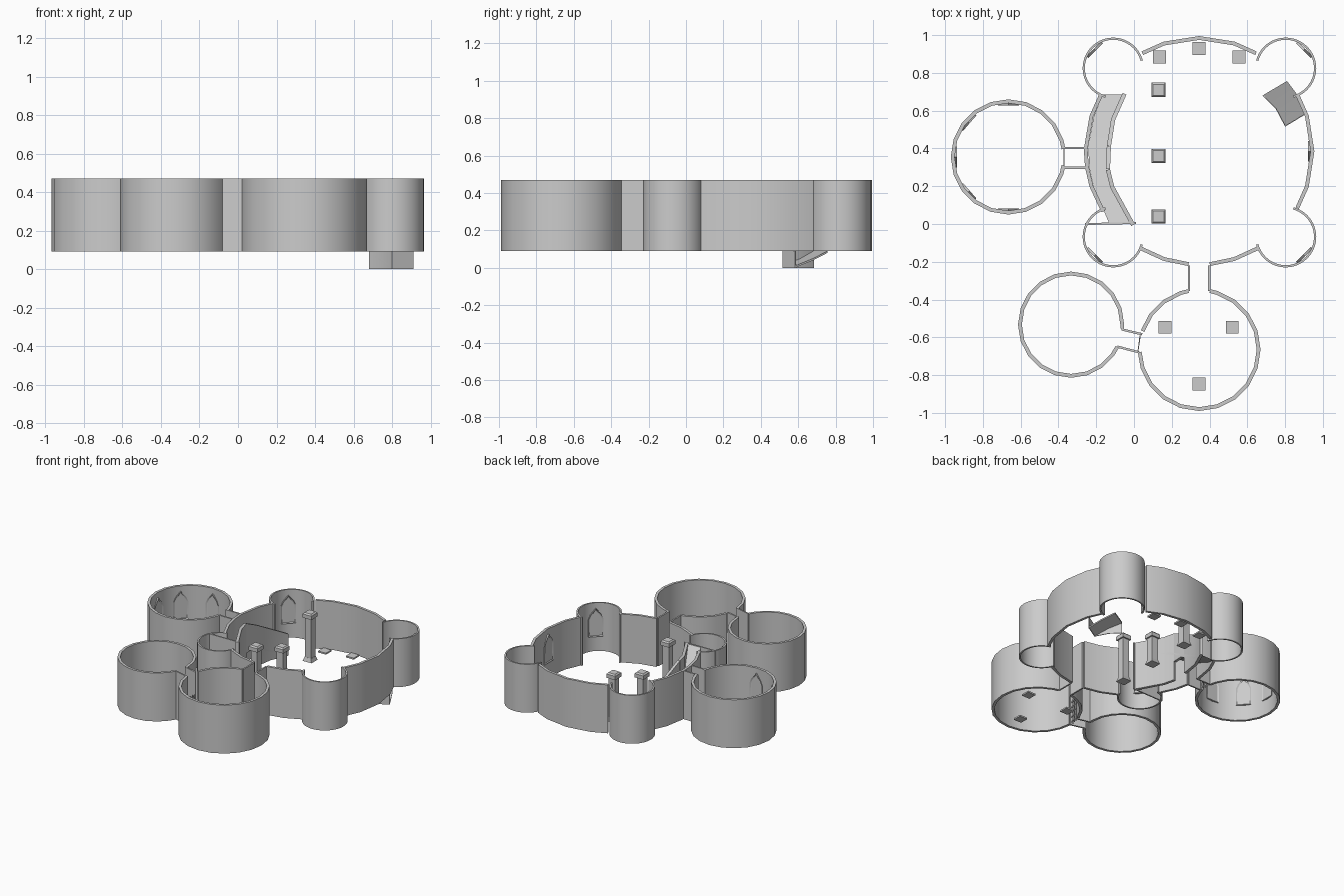
import bpy, bmesh
from math import radians, cos, sin, pi, hypot, atan2
from mathutils import Vector, Matrix

if "Cube" in bpy.data.objects:
    bpy.data.objects.remove(bpy.data.objects["Cube"])

Z0, Z1 = 0.09, 0.47


def finish(name, bm):
    bmesh.ops.recalc_face_normals(bm, faces=bm.faces)
    me = bpy.data.meshes.new(name)
    bm.to_mesh(me)
    bm.free()
    ob = bpy.data.objects.new(name, me)
    bpy.context.collection.objects.link(ob)
    bpy.ops.object.select_all(action='DESELECT')
    ob.select_set(True)
    bpy.context.view_layer.objects.active = ob
    bpy.ops.object.shade_smooth_by_angle(angle=radians(25))
    return ob


def strip(name, a, b, z0=Z0, z1=Z1):
    """Solid band between two plan paths, heights constant or per point."""
    n = len(a)
    lo = z0 if isinstance(z0, list) else [z0] * n
    hi = z1 if isinstance(z1, list) else [z1] * n
    bm = bmesh.new()
    rings = [[bm.verts.new((p[0], p[1], z)) for p, z in
              ((a[i], lo[i]), (b[i], lo[i]), (b[i], hi[i]), (a[i], hi[i]))] for i in range(n)]
    for r, s in zip(rings, rings[1:]):
        for k in range(4):
            bm.faces.new((r[k], r[(k + 1) % 4], s[(k + 1) % 4], s[k]))
    bm.faces.new(rings[0])
    bm.faces.new(rings[-1])
    return finish(name, bm)


def offset(pts, t):
    """Mitred copy of a path, moved t to its left."""
    out = []
    for i, p in enumerate(pts):
        q0, q1 = pts[max(i - 1, 0)], pts[min(i + 1, len(pts) - 1)]
        p = Vector(p)
        d0 = (p - Vector(q0)) if i else (Vector(q1) - p)
        d1 = (Vector(q1) - p) if i < len(pts) - 1 else d0
        n0 = Vector((-d0.y, d0.x)).normalized()
        n1 = Vector((-d1.y, d1.x)).normalized()
        m = (n0 + n1).normalized()
        out.append(p + m * (t / m.dot(n0)))
    return out


def wall(name, pts, t=0.02, z0=Z0, z1=Z1):
    return strip(name, pts, offset(pts, t), z0, z1)


def arc(c, r, a0, a1, step=18):
    angs = [a0] + [k * step for k in range(-60, 60) if a0 + 1 < k * step < a1 - 1] + [a1]
    return [(c[0] + r * cos(radians(a)), c[1] + r * sin(radians(a))) for a in angs]


def box(bm, c, s, rot=0.0, taper=1.0):
    m = Matrix.Translation(c) @ Matrix.Rotation(rot, 4, 'Z') @ Matrix.Diagonal((*s, 1))
    vs = bmesh.ops.create_cube(bm, size=1)['verts']
    for v in vs:
        if v.co.z > 0:
            v.co.x *= taper
            v.co.y *= taper
        v.co = m @ v.co


# Great hall walls
H, HR = (0.345, 0.385), 0.61
for i, (a0, a1) in enumerate([(60, 120), (150, 178.5), (188, 212), (239, 264.5), (275.5, 301), (-30, 30)]):
    wall(f"hall_wall_{i}", arc(H, HR, a0, a1))
wall("hall_door_lintel", arc(H, HR, 178.5, 188), z0=0.27)

# Corner towers
towers = [((-0.11, 0.825), 135), ((0.803, 0.825), 45), ((-0.11, -0.068), 225), ((0.803, -0.068), 315)]
for i, (c, d) in enumerate(towers):
    wall(f"tower_wall_{i}", arc(c, 0.162, d - 120, d + 120, 9), 0.012)

# Round side rooms
L, F, B = (-0.665, 0.355), (0.345, -0.665), (-0.333, -0.533)
wall("left_room_wall", arc(L, 0.305, 8.5, 351))
wall("front_room_wall_a", arc(F, 0.325, 100.5, 161.5))
wall("front_room_wall_b", arc(F, 0.325, 182.5, 439.5))
wall("back_room_wall", arc(B, 0.281, -4, 334))

# Corridors
for n, p, q in [("left_corridor_a", (-0.255, 0.408), (-0.385, 0.408)), ("left_corridor_b", (-0.385, 0.292), (-0.255, 0.292)),
                ("front_corridor_a", (0.285, -0.22), (0.285, -0.355)), ("front_corridor_b", (0.405, -0.355), (0.405, -0.22)),
                ("side_corridor_a", (0.045, -0.578), (-0.065, -0.552)), ("side_corridor_b", (-0.09, -0.655), (0.025, -0.685))]:
    wall(n, [p, q], 0.012)

# Rising curved ramp with inner wall, doorway below
inner = [(-0.04, 0.685), (-0.1, 0.55), (-0.122, 0.41), (-0.127, 0.29), (-0.105, 0.2), (0.005, 0)]
outer = [(-0.165, 0.685), (-0.213, 0.57), (-0.243, 0.41), (-0.235, 0.29), (-0.215, 0.2), (-0.13, 0)]
rise = [Z0 + 0.38 * (0.685 - p[1]) / 0.685 for p in inner]
strip("ramp_slab", inner, outer, [max(Z0, z - 0.025) for z in rise], rise)
rail = [min(Z1, z + 0.17) for z in rise]
wall("ramp_wall_a", inner[:3], -0.022, Z0, rail[:3])
wall("ramp_wall_lintel", inner[2:4], -0.022, 0.24, rail[2:4])
wall("ramp_wall_b", inner[3:], -0.022, Z0, rail[3:])
wall("ramp_end_wall", [(-0.26, -0.005), (0.01, 0)], 0.01)

# Sunken stair ramp by the right wall
si = [(0.68, 0.68), (0.75, 0.61), (0.80, 0.515)]
so = [(0.81, 0.757), (0.868, 0.68), (0.912, 0.583)]
strip("descending_ramp", si, so, [0.08, 0.04, 0.0], [0.09, 0.05, 0.01])
wall("descending_side_wall", si, 0.005, 0.0, Z0)
wall("descending_end_wall", [si[-1], so[-1]], 0.005, 0.0, Z0)

# Columns with flared base and cap
for i, (y, top) in enumerate([(0.71, 0.47), (0.36, 0.34), (0.04, 0.47)]):
    bm = bmesh.new()
    box(bm, (0.13, y, (Z0 + top) / 2), (0.054, 0.054, top - Z0 - 0.02))
    box(bm, (0.13, y, Z0 + 0.015), (0.076, 0.076, 0.03), taper=0.75)
    box(bm, (0.13, y, top - 0.025), (0.076, 0.076, 0.03))
    box(bm, (0.13, y, top - 0.005), (0.076, 0.076, 0.01), taper=0.75)
    finish(f"column_{i}", bm)

# Low square plinths
for i, (x, y) in enumerate([(0.135, 0.885), (0.345, 0.93), (0.555, 0.885),
                            (0.165, -0.547), (0.52, -0.547), (0.345, -0.847)]):
    bm = bmesh.new()
    box(bm, (x, y, Z0 + 0.006), (0.068, 0.068, 0.012))
    finish(f"plinth_{i}", bm)


# Pointed windows set on the inside of the walls
def window(name, c, r, deg, zb=0.21, h=0.22, w=0.11, t=0.014):
    prof = [(-w / 2, 0), (w / 2, 0), (w / 2, h * 0.62), (w * 0.36, h * 0.78),
            (0, h), (-w * 0.36, h * 0.78), (-w / 2, h * 0.62)]
    bm = bmesh.new()
    a = radians(deg)
    n, u = Vector((cos(a), sin(a), 0)), Vector((-sin(a), cos(a), 0))
    base = Vector((c[0], c[1], zb)) + n * (r - t)
    face = bm.faces.new([bm.verts.new(base + u * x + Vector((0, 0, z))) for x, z in prof])
    ext = bmesh.ops.extrude_face_region(bm, geom=[face])
    for v in ext['geom']:
        if isinstance(v, bmesh.types.BMVert):
            v.co += n * t
    bmesh.ops.recalc_face_normals(bm, faces=bm.faces)
    front = min(bm.faces, key=lambda f: f.calc_center_median().dot(n))
    bmesh.ops.inset_region(bm, faces=[front], thickness=0.01)
    for v in front.verts:
        v.co += n * 0.006
    finish(name, bm)


for i, d in enumerate((90, 139, 180, 221, 270)):
    window(f"left_room_window_{i}", L, 0.286, d)
for i, (c, d) in enumerate(towers):
    window(f"tower_window_{i}", c, 0.145, d)
window("hall_window", H, 0.59, 0)


# Barred gates
def gate(name, p, q, h=0.2):
    bm = bmesh.new()
    w, rot = hypot(q[0] - p[0], q[1] - p[1]), atan2(q[1] - p[1], q[0] - p[0])
    for k in range(5):
        f = (k + 0.5) / 5
        box(bm, (p[0] + (q[0] - p[0]) * f, p[1] + (q[1] - p[1]) * f, Z0 + h / 2), (0.006, 0.006, h), rot)
        box(bm, ((p[0] + q[0]) / 2, (p[1] + q[1]) / 2, Z0 + h * f), (w, 0.005, 0.006), rot)
    finish(name, bm)


gate("left_gate", (-0.37, 0.3), (-0.37, 0.4))
gate("side_gate", (0.02, -0.68), (0.035, -0.575))
